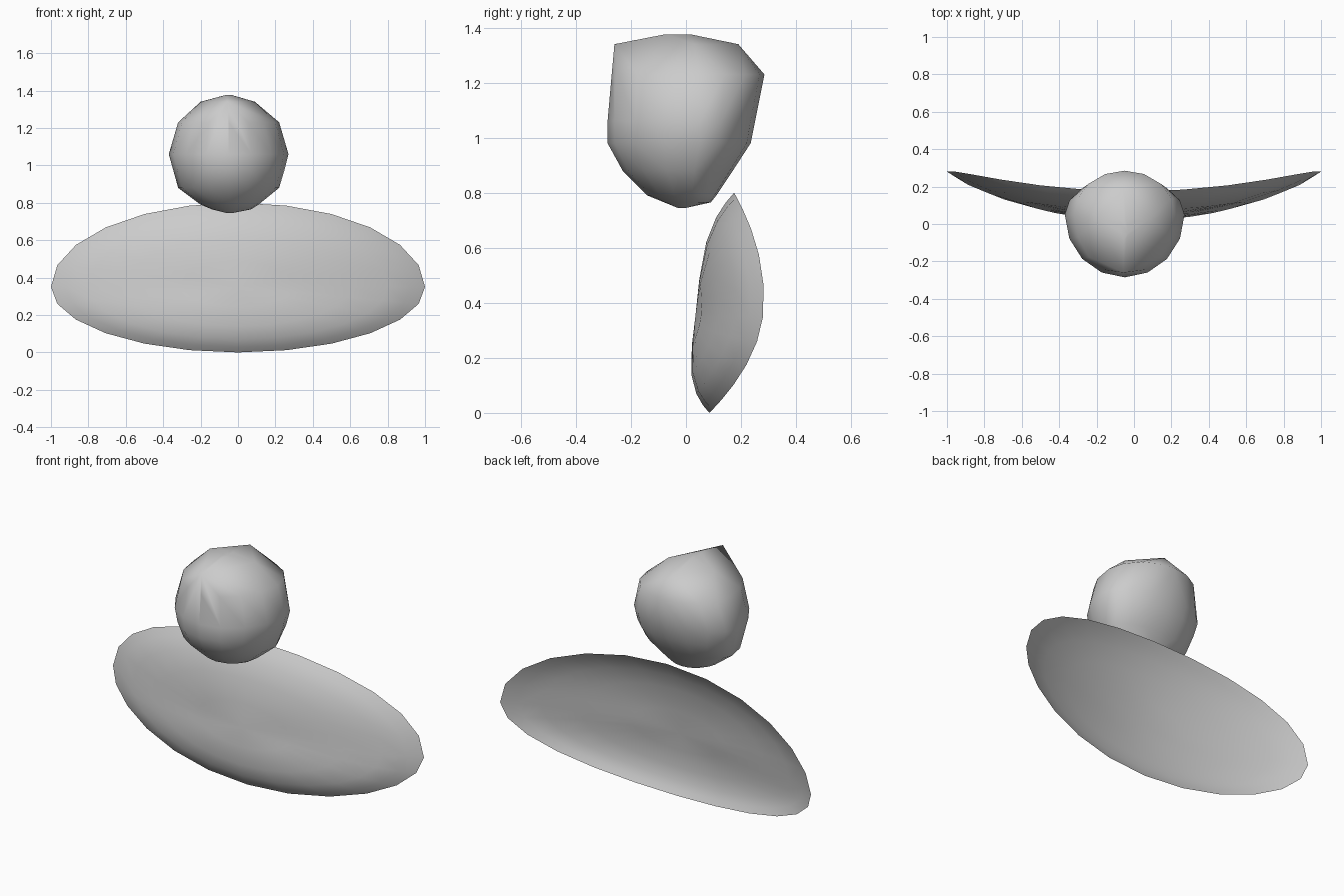
import bpy, bmesh, math

if "Cube" in bpy.data.objects:
    bpy.data.objects.remove(bpy.data.objects["Cube"])


def finish(bm, name):
    bmesh.ops.recalc_face_normals(bm, faces=bm.faces)
    mesh = bpy.data.meshes.new(name)
    bm.to_mesh(mesh)
    bm.free()
    obj = bpy.data.objects.new(name, mesh)
    bpy.context.collection.objects.link(obj)
    bpy.ops.object.select_all(action='DESELECT')
    obj.select_set(True)
    bpy.context.view_layer.objects.active = obj
    bpy.ops.object.shade_smooth_by_angle(angle=math.radians(60))


# Faceted ball: egg-shaped slices (z, y front, y widest, y back, x left, x right), hulled
slices = [
    (0.745, -0.03, -0.02, 0.00, -0.06, -0.03),
    (0.765, -0.07, 0.02, 0.09, -0.14, 0.07),
    (0.79, -0.14, 0.02, 0.11, -0.20, 0.11),
    (0.88, -0.23, 0.03, 0.17, -0.32, 0.22),
    (0.98, -0.285, 0.05, 0.235, -0.345, 0.25),
    (1.06, -0.285, 0.05, 0.25, -0.37, 0.27),
    (1.23, -0.27, 0.05, 0.285, -0.32, 0.22),
    (1.34, -0.26, 0.03, 0.19, -0.20, 0.09),
    (1.375, -0.08, -0.03, 0.02, -0.07, -0.03),
]
bm = bmesh.new()
for z, yf, yw, yb, xl, xr in slices:
    sides = 4 if z == 1.34 else 16
    for i in range(sides):
        a = math.tau * i / sides
        s = math.sin(a)
        bm.verts.new(((xl + xr) / 2 + (xr - xl) / 2 * math.cos(a),
                      yw + s * (yb - yw if s > 0 else yw - yf), z))
bmesh.ops.convex_hull(bm, input=bm.verts)
bmesh.ops.delete(bm, geom=[v for v in bm.verts if not v.link_faces], context='VERTS')
finish(bm, "ball")


# Swept-back oval shield: thin dished shell, front and hollow back sharing one rim
SIDES = 24


def shield_point(r, a, bulge):
    x, s = r * math.cos(a), r * math.sin(a)
    z = 0.35 + s * (0.45 if s > 0 else 0.35)
    y = 0.13 + 0.15 * x * x + 0.045 * s
    span = max(1 - x * x, 1e-6)
    edge = 1 - (s * s / span) ** 2 if r < 1 else 0
    return x, y + bulge * span ** 0.75 * edge, z


bm = bmesh.new()
rim = [bm.verts.new(shield_point(1, math.tau * i / SIDES, 0)) for i in range(SIDES)]
for bulge in (-0.096, -0.075):
    outer = rim
    for r in (0.92, 0.8, 0.6, 0.3):
        inner = [bm.verts.new(shield_point(r, math.tau * i / SIDES, bulge))
                 for i in range(SIDES)]
        for i in range(SIDES):
            j = (i + 1) % SIDES
            bm.faces.new((outer[i], outer[j], inner[j], inner[i]))
        outer = inner
    centre = bm.verts.new(shield_point(0, 0, bulge))
    for i in range(SIDES):
        bm.faces.new((outer[i], outer[(i + 1) % SIDES], centre))
finish(bm, "oval_shield")
